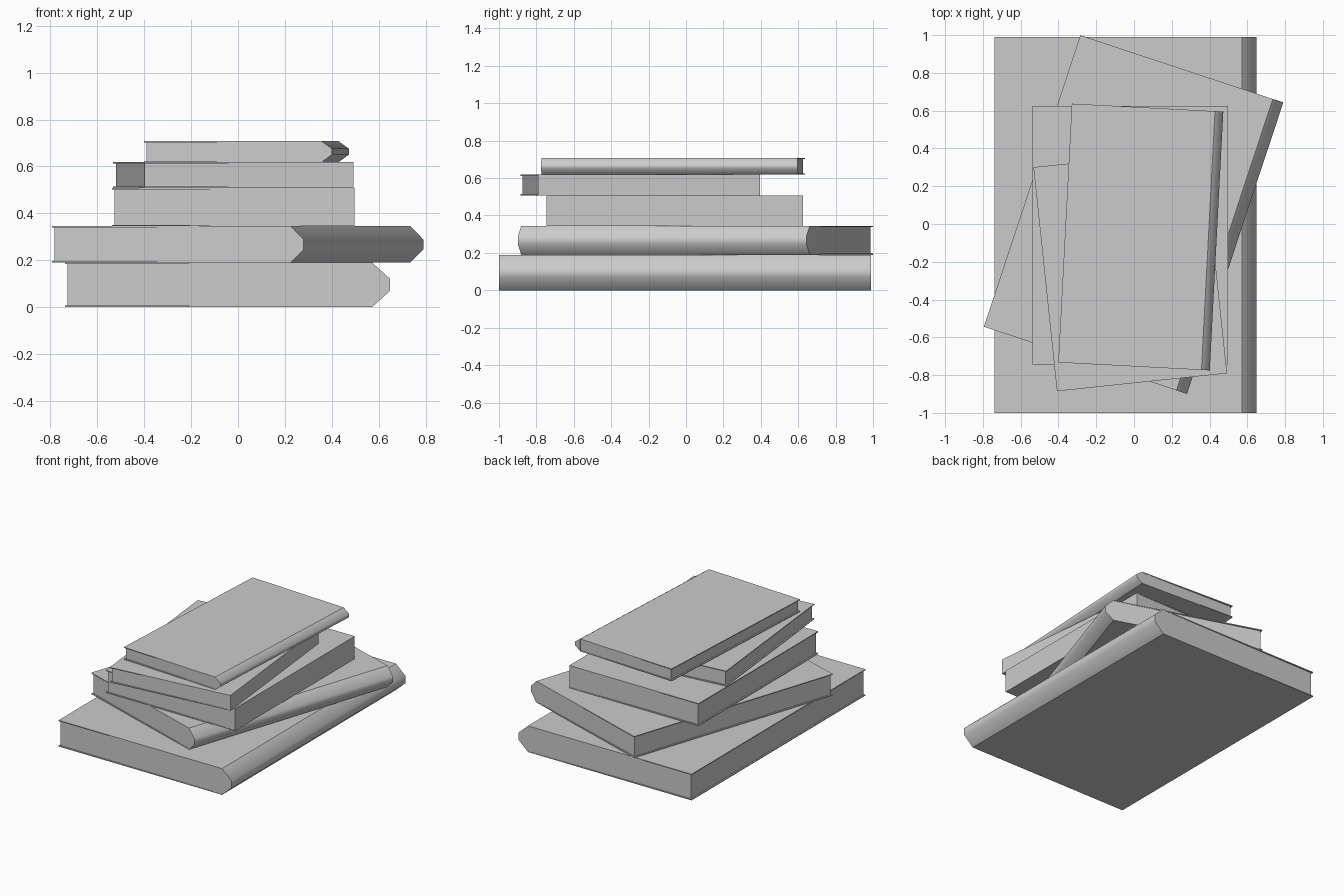
import bpy
import bmesh
from math import radians
from mathutils import Matrix

cube = bpy.data.objects.get("Cube")
if cube:
    bpy.data.objects.remove(cube, do_unlink=True)

grey = bpy.data.materials.new("plain grey")
grey.use_nodes = True
color = (0.6, 0.6, 0.6, 1)
grey.diffuse_color = color
grey.node_tree.nodes["Principled BSDF"].inputs["Base Color"].default_value = color

BOARD = 0.006   # cover board thickness
INSET = 0.01    # how far the pages sit back at the fore edge


def make_object(name, bm, place):
    bmesh.ops.recalc_face_normals(bm, faces=bm.faces)
    mesh = bpy.data.meshes.new(name)
    bm.to_mesh(mesh)
    bm.free()
    mesh.materials.append(grey)
    obj = bpy.data.objects.new(name, mesh)
    obj.matrix_world = place
    bpy.context.collection.objects.link(obj)


def cover(name, w, l, h, spine, place):
    """C-shaped cover: two boards joined by a bevelled or square spine."""
    x, s = w / 2, w / 2 - (spine or BOARD)
    back = [(s, 0), (x, h * 0.36), (x, h * 0.64), (s, h)] if spine else [(x, 0), (x, h)]
    outline = [(-x, 0), *back, (-x, h), (-x, h - BOARD),
               (s, h - BOARD), (s, BOARD), (-x, BOARD)]
    bm = bmesh.new()
    face = bm.faces.new([bm.verts.new((px, -l / 2, pz)) for px, pz in outline])
    new = bmesh.ops.extrude_face_region(bm, geom=[face])["geom"]
    bmesh.ops.translate(bm, vec=(0, l, 0),
                        verts=[v for v in new if isinstance(v, bmesh.types.BMVert)])
    bm.normal_update()
    # Rounded shading on the bevelled spine only
    if spine:
        for f in bm.faces:
            f.smooth = (abs(f.normal.y) < 0.5
                        and f.calc_center_median().x > s + 0.001)
        for e in bm.edges:
            e.smooth = all(f.smooth for f in e.link_faces)
    make_object(name, bm, place)


def pages(name, w, l, h, spine, place):
    """Page block, flush with the cover at the spine and set back at the fore edge."""
    fore, back = -w / 2 + INSET, w / 2 - (spine or BOARD)
    y0, y1 = l / 2 - INSET, l / 2 - 0.001
    bm = bmesh.new()
    bmesh.ops.create_cube(bm, size=2)
    for v in bm.verts:
        y = y1 if v.co.x > 0 else y0
        v.co = (back if v.co.x > 0 else fore, y * v.co.y,
                h - BOARD / 2 if v.co.z > 0 else BOARD / 2)
    make_object(name, bm, place)


# name: centre x, centre y, turn, width, length, height, spine depth
books = {
    "bottom_book": (-0.045, -0.005, 0, 1.385, 1.99, 0.19, 0.075),
    "second_book": (-0.002, 0.05, -18.3, 1.132, 1.625, 0.155, 0.058),
    "third_book": (-0.02, -0.06, 0, 1.035, 1.37, 0.163, 0),
    "fourth_book": (-0.02, -0.245, 6, 0.905, 1.192, 0.11, 0),
    "top_book": (0.036, -0.069, -3, 0.803, 1.372, 0.09, 0.044),
}

z = 0
for name, (x, y, turn, w, l, h, spine) in books.items():
    place = Matrix.Translation((x, y, z)) @ Matrix.Rotation(radians(turn), 4, "Z")
    cover(name + "_cover", w, l, h, spine, place)
    pages(name + "_pages", w, l, h, spine, place)
    z += h
